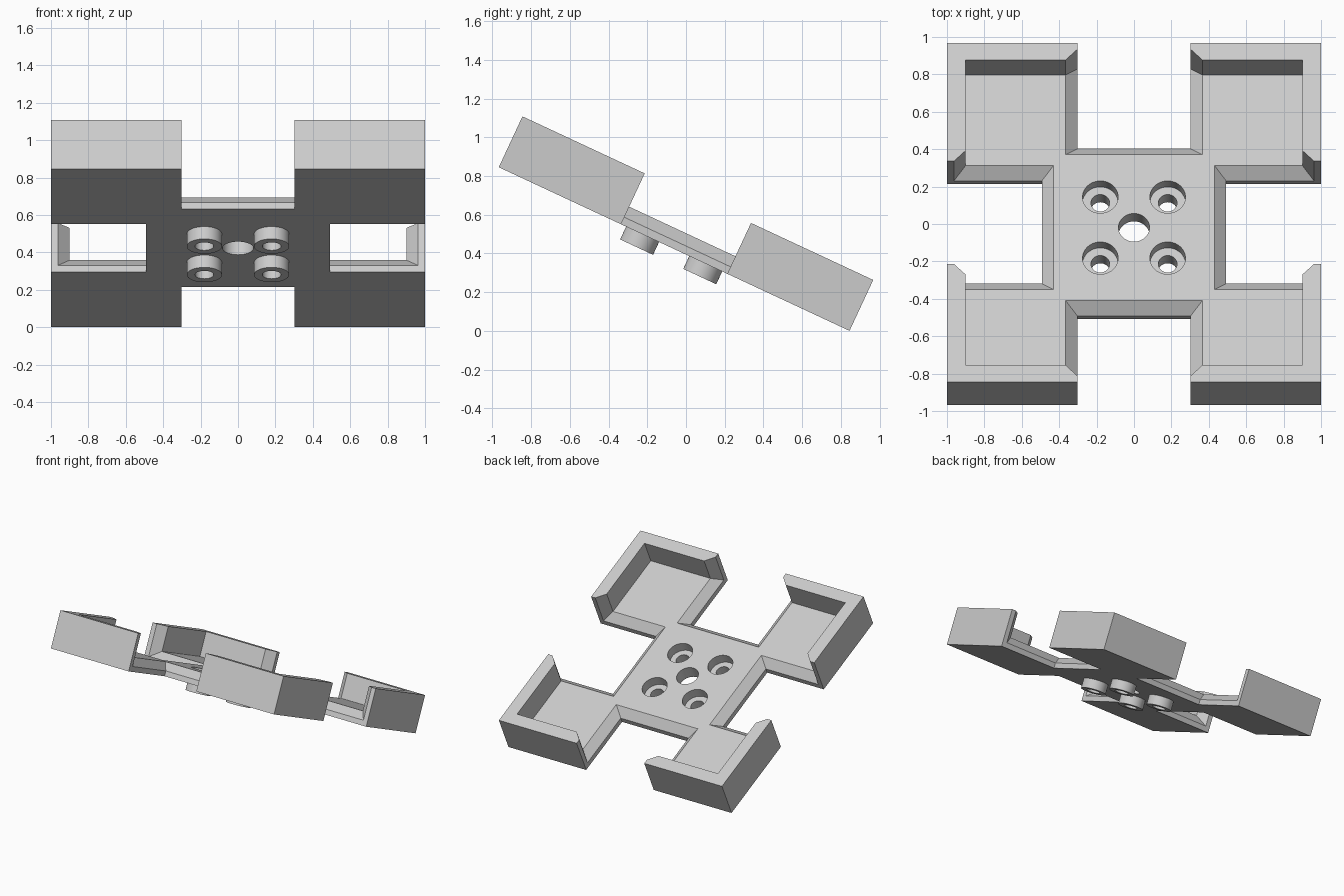
import bpy, bmesh, math
from mathutils import Matrix, Vector

if "Cube" in bpy.data.objects:
    bpy.data.objects.remove(bpy.data.objects["Cube"])

grey = bpy.data.materials.new("light grey")
grey.use_nodes = True
colour = (0.6, 0.6, 0.6, 1)
grey.diffuse_color = colour
grey.node_tree.nodes["Principled BSDF"].inputs["Base Color"].default_value = colour

# Main dimensions: notch half width, hub half width, pocket edge, chamfer
n, h, p, c = 0.303, 0.493, 0.9, 0.063
lip, floor, top = 0.04, 0.1, 0.29
ni, hi, pe = n + c, h - c, p + c
boss_at = [(x, y) for x in (-0.18, 0.18) for y in (-0.18, 0.18)]


def new_object(name, bm):
    mesh = bpy.data.meshes.new(name)
    bm.to_mesh(mesh)
    bm.free()
    ob = bpy.data.objects.new(name, mesh)
    bpy.context.collection.objects.link(ob)
    mesh.materials.append(grey)
    return ob


def flat(points, z):
    return [(x, y, z) for x, y in points]


# One quarter of the tray: underside, floor and corner wall top
quarter = [
    flat([(0, 0), (h, 0), (h, n), (1, n), (1, 1), (n, 1), (n, h), (0, h)], 0),
    flat([(0, 0), (hi, 0), (hi, ni), (p, ni), (p, p), (ni, p), (ni, hi), (0, hi)], floor),
    flat([(1, n), (1, 1), (n, 1), (n, pe), (ni, p), (p, p), (p, ni), (pe, n)], top),
]
# Upright and chamfered faces, repeated across the diagonal
sides = [
    [(1, n, 0), (1, 1, 0), (1, 1, top), (1, n, top)],
    [(h, n, 0), (1, n, 0), (1, n, top), (pe, n, top), (pe, n, lip), (h, n, lip)],
    [(h, 0, 0), (h, n, 0), (h, n, lip), (h, 0, lip)],
    [(h, 0, lip), (h, n, lip), (hi, ni, floor), (hi, 0, floor)],
    [(h, n, lip), (pe, n, lip), (p, ni, floor), (hi, ni, floor)],
    [(pe, n, lip), (pe, n, top), (p, ni, top), (p, ni, floor)],
    [(p, ni, floor), (p, p, floor), (p, p, top), (p, ni, top)],
]
quarter += sides + [[(y, x, z) for x, y, z in f] for f in sides]

bm = bmesh.new()
for sx in (-1, 1):
    for sy in (-1, 1):
        for face in quarter:
            bm.faces.new([bm.verts.new((sx * x, sy * y, z)) for x, y, z in face])
bmesh.ops.remove_doubles(bm, verts=bm.verts, dist=0.0005)
bmesh.ops.recalc_face_normals(bm, faces=bm.faces)
bmesh.ops.dissolve_limit(bm, angle_limit=0.01, verts=bm.verts, edges=bm.edges)
tray = new_object("four_corner_tray", bm)


def cylinders(name, spots, radius, z0, z1):
    bm = bmesh.new()
    for x, y in spots:
        bmesh.ops.create_cone(bm, cap_ends=True, segments=64, radius1=radius,
                              radius2=radius, depth=z1 - z0,
                              matrix=Matrix.Translation((x, y, (z0 + z1) / 2)))
    return new_object(name, bm)


def combine(tool, operation):
    tool.hide_render = True
    mod = tray.modifiers.new(tool.name, "BOOLEAN")
    mod.operation, mod.object, mod.solver = operation, tool, "EXACT"
    bpy.ops.object.modifier_apply(modifier=mod.name)
    bpy.data.objects.remove(tool)


bpy.ops.object.select_all(action="DESELECT")
bpy.context.view_layer.objects.active = tray
tray.select_set(True)

# Bosses underneath, counterbores, screw holes and central hole
combine(cylinders("bosses", boss_at, 0.094, -0.073, 0.015), "UNION")
combine(cylinders("counterbores", boss_at, 0.095, 0.025, 0.2), "DIFFERENCE")
combine(cylinders("screw_holes", boss_at, 0.05, -0.2, 0.2), "DIFFERENCE")
combine(cylinders("centre_hole", [(0, 0)], 0.083, -0.2, 0.2), "DIFFERENCE")

# Tilt the tray down towards the back and rest it on its rear edge
angle = math.radians(25)
shift = Vector((0, -top * math.sin(angle) / 2, math.sin(angle)))
tray.data.transform(Matrix.Translation(shift) @ Matrix.Rotation(-angle, 4, "X"))
bpy.ops.object.shade_smooth_by_angle(angle=math.radians(30))
